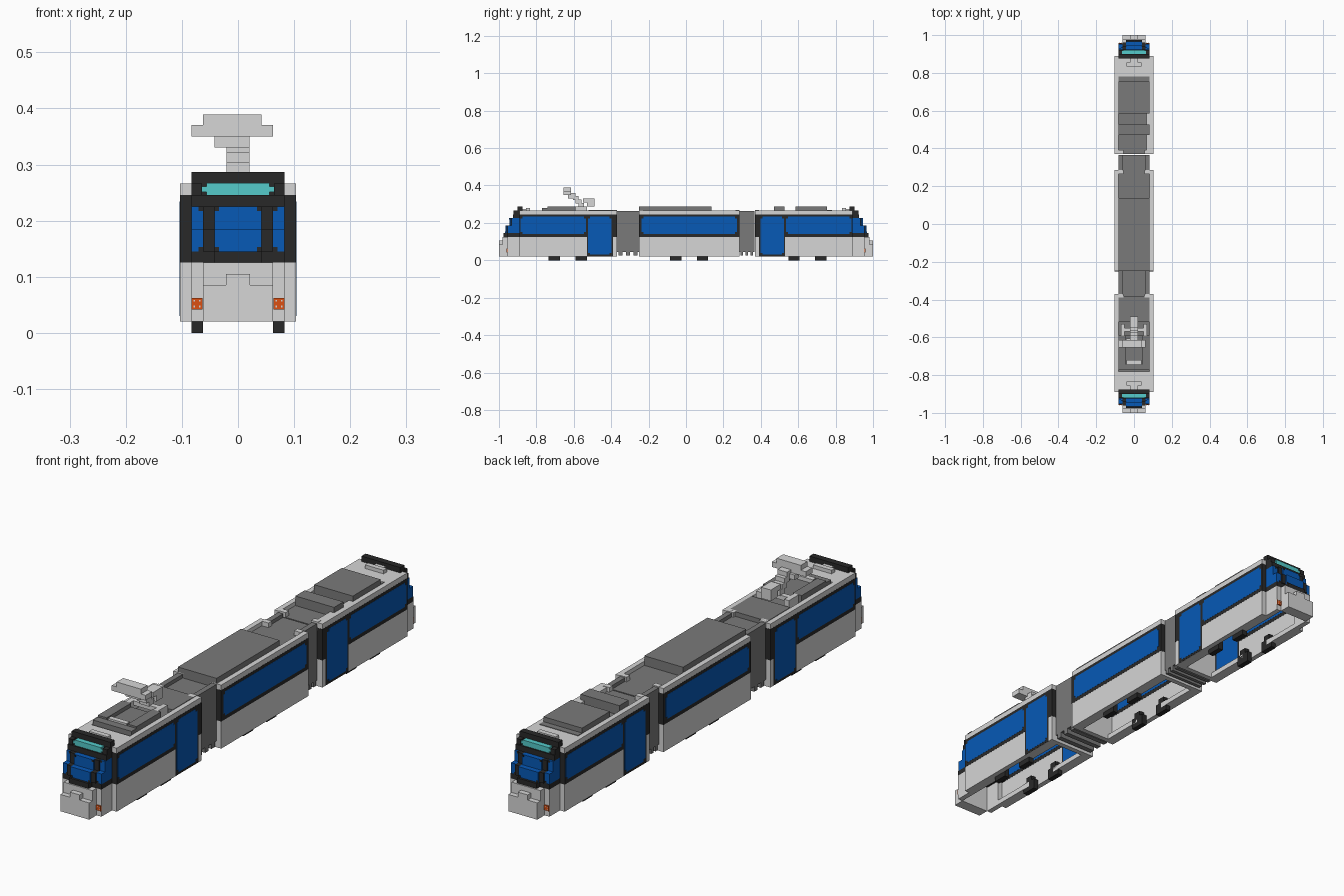
import bpy, bmesh
from mathutils import Matrix, Vector

cube = bpy.data.objects.get("Cube")
if cube:
    bpy.data.objects.remove(cube)


def material(name, r, g, b):
    m = bpy.data.materials.new(name)
    m.use_nodes = True
    m.diffuse_color = (r, g, b, 1)
    m.node_tree.nodes["Principled BSDF"].inputs["Base Color"].default_value = (r, g, b, 1)
    return m


WHITE = material("light_grey_paint", .67, .67, .67)
GREY = material("roof_grey", .195, .195, .195)
BLACK = material("black_trim", .022, .022, .022)
BLUE = material("blue_glass", .002, .10, .47)
TEAL = material("teal_display", .09, .60, .60)
ORANGE = material("orange_lamp", .72, .08, .006)

V = .0205          # basic block size
IN, OUT = .083, .103
SKIN = .0005       # overlap of the painted bands


def blocks(name, mat, boxes):
    """One object made of axis-aligned boxes (x0, x1, y0, y1, z0, z1)."""
    bm = bmesh.new()
    for x0, x1, y0, y1, z0, z1 in boxes:
        size = Vector((abs(x1 - x0), abs(y1 - y0), abs(z1 - z0)))
        mid = Vector((x0 + x1, y0 + y1, z0 + z1)) / 2
        bmesh.ops.create_cube(bm, size=1, matrix=Matrix.Translation(mid) @ Matrix.Diagonal(size).to_4x4())
    me = bpy.data.meshes.new(name)
    bm.to_mesh(me)
    bm.free()
    me.materials.append(mat)
    ob = bpy.data.objects.new(name, me)
    bpy.context.collection.objects.link(ob)


def both(x0, x1, *rest):
    """The same box on the left and the right."""
    return [(x0, x1, *rest), (-x1, -x0, *rest)]


def pane(y0, y1, z0, z1, c=.01):
    """Panel through both side walls with stepped corners."""
    y0, y1 = sorted((y0, y1))
    a, b = IN - 2 * SKIN, OUT + 2 * SKIN
    return both(a, b, y0 + c, y1 - c, z0, z1) + both(a, b, y0, y1, z0 + c, z1 - c)


def band(y0, y1, z0, z1):
    """Painted band around both side walls."""
    y0, y1 = sorted((y0, y1))
    return both(IN - SKIN, OUT + SKIN, y0 - SKIN, y1 + SKIN, z0, z1)


def car_shell(name, y0, y1, wheels):
    """Hollow car, open below: walls, sills broken between the wheels, sunken roof."""
    y0, y1 = sorted((y0, y1))
    a, b = sorted(wheels)
    blocks(name + "_walls", WHITE, both(IN, OUT, y0, y1, .02, .266))
    blocks(name + "_sills", WHITE, both(.062, IN, y0, a, .02, .04) + both(.062, IN, b, y1, .02, .04))
    blocks(name + "_roof", GREY, [(-IN, IN, y0, y1, .235, .25)])
    # end walls, light below the waist (driving ends stay open) and black above
    ends = [(y0, y0 + V), (y1 - V, y1)]
    blocks(name + "_end_lower", WHITE,
           [(-IN, IN, p, q, .02, .125) for p, q in ends if abs(p) < .8])
    blocks(name + "_end_upper", BLACK, [(-IN, IN, p, q, .125, .246) for p, q in ends])
    blocks(name + "_wheels", BLACK,
           [w for y in wheels for w in both(.062, IN, y - .03, y + .03, 0, .042)
            + both(.062, IN, y - .015, y + .015, .042, .062)])


def end_car(name, s, wheels):
    """Driving car; s is the sign of its outer end along y."""
    def at(x0, x1, y0, y1, z0, z1):
        return (x0, x1, s * y0, s * y1, z0, z1)

    car_shell(name, s * .37, s * .89, wheels)
    # side glazing and door
    blocks(name + "_frame", BLACK,
           band(s * .37, s * .89, .125, .246) + band(s * .39, s * .53, .0205, .246))
    blocks(name + "_window", BLUE, pane(s * .535, s * .885, .14, .234))
    blocks(name + "_door", BLUE, pane(s * .398, s * .523, .03, .234))
    # roof end and small stepped box behind the display
    blocks(name + "_roof_end", WHITE, [at(-IN, IN, .78, .89, .24, .266)])
    blocks(name + "_roof_step", WHITE, [at(-.04, .04, .835, .855, .266, .28),
                                        at(-.02, .02, .855, .88, .266, .275)])
    # hollow lower nose and bumper
    blocks(name + "_nose", WHITE,
           both(.062, IN, s * .89, s * .955, .02, .125)
           + [at(-.062, .062, .955, .98, .02, .125),
              at(-.062, .062, .98, 1, .02, .085), at(-.021, .021, .98, 1, .085, .105)])
    blocks(name + "_lamps", ORANGE, both(.063, .0825, s * .954, s * .959, .042, .062))
    studs = []
    for x in (.068, .078):
        for z in (.047, .057):
            studs += both(x - .0015, x + .0015, s * .955, s * .9596, z - .0015, z + .0015)
    blocks(name + "_lamp_studs", WHITE, studs)
    # cab: glass in two main steps, corner panes set back, dark pillars
    blocks(name + "_cab_base", BLACK, [at(-IN, IN, .89, .955, .125, .145),
                                       at(-.042, .042, .955, .975, .125, .145)])
    glass, corners, pillars = [], [], []
    for z, depth in ((.145, .966), (.185, .945)):
        glass.append(at(-.042, .042, .8905, depth, z, z + .04))
        corners += both(.062, IN, s * .8905, s * (depth - .012), z, z + .04)
        pillars += both(.042, .062, s * .8905, s * (depth - .006), z, z + .04)
    # dark chamfers at the corners of the windscreen and of the corner panes
    for z, depth in ((.145, .966), (.217, .945)):
        pillars += both(.034, .042, s * .93, s * (depth + .0008), z, z + .008)
        pillars += both(.062, .07, s * .92, s * (depth - .0112), z, z + .008)
    blocks(name + "_windscreen", BLUE, glass)
    blocks(name + "_corner_panes", BLUE, corners)
    blocks(name + "_pillars", BLACK, pillars)
    blocks(name + "_brow", BLACK, [at(-IN, IN, .88, .925, .225, .246),
                                   at(-IN, IN, .88, .9, .246, .266),
                                   *both(.064, IN, s * .9, s * .921, .246, .266),
                                   at(-IN, IN, .875, .9, .266, .287)])
    blocks(name + "_display", TEAL, [at(-.056, .056, .8995, .92, .246, .267),
                                     at(-.064, .064, .8995, .918, .251, .261)])


# cars
end_car("front_car", -1, (-.705, -.56))
end_car("rear_car", 1, (.577, .72))
car_shell("middle_car", -.25, .285, (-.055, .088))
blocks("middle_frame", BLACK, band(-.25, .285, .125, .246))
blocks("middle_window", BLUE, pane(-.237, .272, .14, .234))

# bellows with a sunken top and slatted lower edge
for name, y0, y1 in (("front_bellows", -.37, -.25), ("rear_bellows", .285, .365)):
    parts = both(.062, IN, y0, y1, .045, .264) + [(-.062, .062, y0, y1, .045, .25)]
    step = (y1 - y0) / 3
    for i in range(3):
        y = y0 + (i + .25) * step
        parts.append((-IN, IN, y, y + step / 2, .025, .045))
    blocks(name, GREY, parts)

# small brackets beside each joint and wider stretches of the left roof edge
blocks("joint_brackets", WHITE,
       [b for y in (-.39, -.25, .265, .37) for b in both(.055, IN, y, y + V, .25, .268)])
blocks("roof_edge", WHITE, [(.066, IN, -.24, -.02, .25, .266), (.066, IN, .37, .59, .25, .266)])

# roof equipment
blocks("roof_equipment", GREY, [
    (-IN, IN, -.25, .137, .25, .287),
    (-IN, IN, .47, .527, .25, .287),
    (-IN, IN, .585, .755, .25, .287),
    (-IN, IN, .755, .78, .25, .268),
    (-.062, .062, -.74, -.59, .25, .272),
    (-IN, IN, -.52, -.38, .25, .268),
    (-IN, IN, -.77, -.74, .25, .28),
    *both(.045, IN, -.74, -.59, .25, .287),
])

# pantograph: base frame, stepped arm, contact bar
arm = [(-V, V, -.55, -.49, .31, .33), (-V, V, -.53, -.49, .287, .31)]
for i in range(4):
    y, z = -.555 - i * .015, .285 + i * .018
    arm.append((-V, V, y - .02, y + .01, z, z + .022))
blocks("pantograph_arm", WHITE, arm + [(-.042, V, -.63, -.605, .33, .35)])
blocks("pantograph_bar", WHITE, [(-IN, .062, -.655, -.615, .35, .37),
                                 (-.062, .042, -.655, -.615, .37, .389)])
blocks("pantograph_base", WHITE, both(.05, .07, -.59, -.53, .25, .287)
       + [(-.07, .07, -.57, -.55, .27, .287), (-.04, .04, -.74, -.72, .25, .287)])
